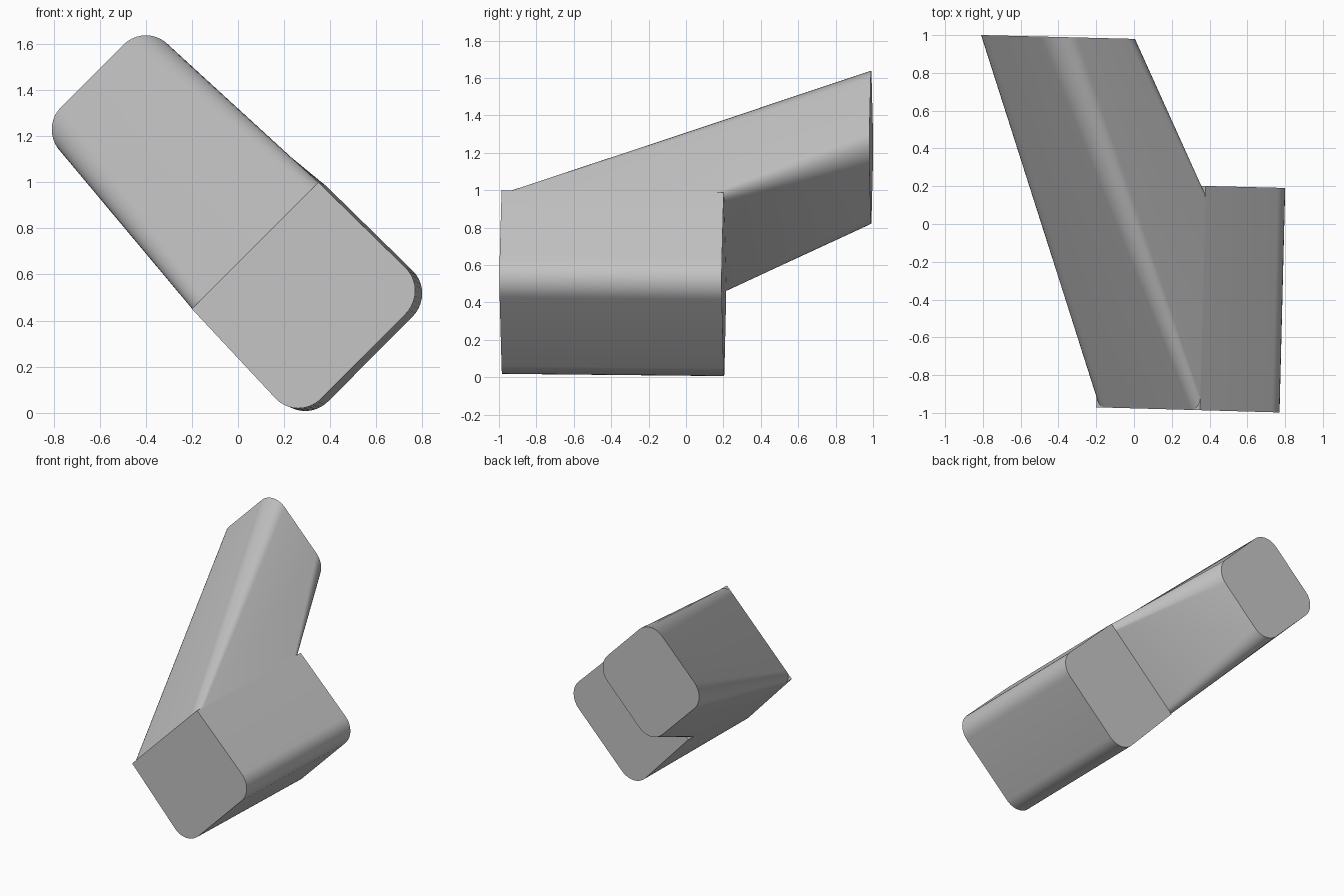
import bpy, bmesh, math
from mathutils import Vector

cube = bpy.data.objects.get("Cube")
if cube:
    bpy.data.objects.remove(cube, do_unlink=True)

grey = bpy.data.materials.new("plain grey")
grey.use_nodes = True
colour = (0.55, 0.55, 0.55, 1)
grey.diffuse_color = colour
grey.node_tree.nodes["Principled BSDF"].inputs["Base Color"].default_value = colour

STEPS = 10


def rounded_quad(corners, radii):
    """Outline of a four-cornered patch; radii are (u, v) fractions per corner."""
    a, b, c, d = [Vector(p) for p in corners]
    points = []
    for i, (cu, cv) in enumerate([(0, 0), (1, 0), (1, 1), (0, 1)]):
        ru, rv = radii[i]
        steps = STEPS if ru else 0
        for k in range(steps + 1):
            t = math.pi + i * math.pi / 2 + (k / steps * math.pi / 2 if steps else 0)
            u = abs(cu - ru) + ru * math.cos(t) if ru else cu
            v = abs(cv - rv) + rv * math.sin(t) if rv else cv
            points.append(a.lerp(b, u).lerp(d.lerp(c, u), v))
    return points


def loft(name, start, end):
    bm = bmesh.new()
    rings = [[bm.verts.new(p) for p in ring] for ring in (start, end)]
    n = len(start)
    for i in range(n):
        j = (i + 1) % n
        bm.faces.new((rings[0][i], rings[0][j], rings[1][j], rings[1][i]))
    for ring in rings:
        bm.faces.new(ring)
    bmesh.ops.recalc_face_normals(bm, faces=bm.faces)
    mesh = bpy.data.meshes.new(name)
    bm.to_mesh(mesh)
    bm.free()
    mesh.materials.append(grey)
    obj = bpy.data.objects.new(name, mesh)
    bpy.context.collection.objects.link(obj)
    bpy.ops.object.select_all(action='DESELECT')
    obj.select_set(True)
    bpy.context.view_layer.objects.active = obj
    bpy.ops.object.shade_smooth_by_angle(angle=math.radians(30))
    return obj


# Straight block: two sharp upper-left edges, two rounded lower-right edges
section = [(-0.2, 0.45), (0.35, 1.0), (0.83, 0.53), (0.26, -0.042)]
front = [Vector((x, -0.976 - 0.028 * x, z)) for x, z in section]
back = [Vector((x + 0.03, 0.21 - 0.025 * x, z - 0.012)) for x, z in section]
block_radii = [(0, 0), (0, 0), (0.18, 0.21), (0.18, 0.21)]
loft("straight_block", rounded_quad(front, block_radii), rounded_quad(back, block_radii))

# Slanted arm: grows from the block's upper-left face to a rounded square end
base = [front[0], front[1], back[1], back[0]]
tip = [Vector((x, 0.98 - 0.025 * x, z))
       for x, z in [(-0.867, 1.23), (-0.4, 1.697), (0.062, 1.23), (-0.4, 0.763)]]
loft("slanted_arm", rounded_quad(base, [(0.09, 0.06)] * 4),
     rounded_quad(tip, [(0.21, 0.21)] * 4))
